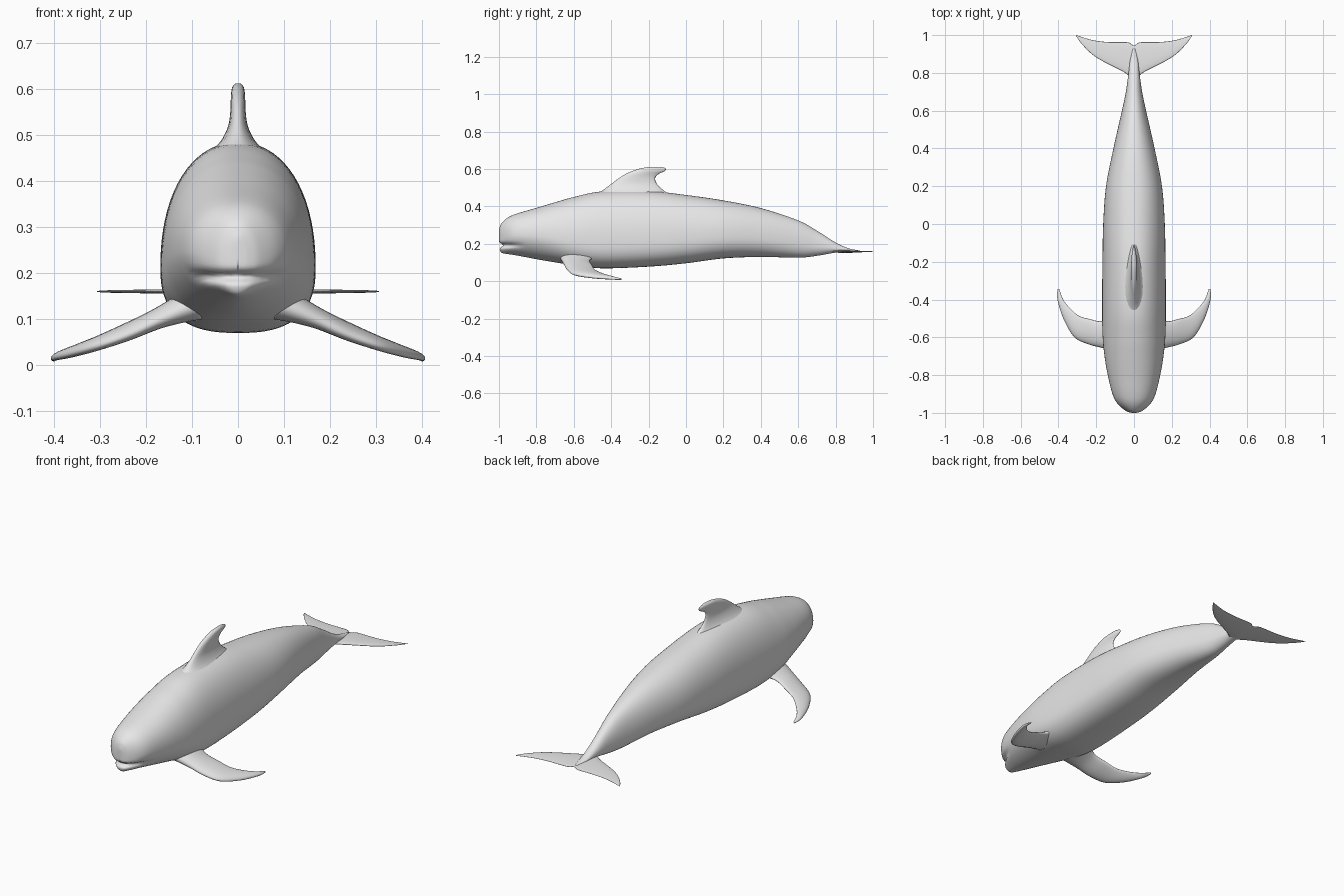
import bpy, bmesh, math
from mathutils import Vector

grey = bpy.data.materials.new("whale_grey")
grey.diffuse_color = (0.8, 0.8, 0.8, 1)


def spline(keys, steps):
    """Catmull-Rom interpolation through equal-length tuples."""
    out = []
    for i in range(len(keys) - 1):
        a, b, c, d = (keys[max(i - 1, 0)], keys[i], keys[i + 1],
                      keys[min(i + 2, len(keys) - 1)])
        for s in range(steps):
            t = s / steps
            out.append([0.5 * (2 * q + (r - p) * t + (2 * p - 5 * q + 4 * r - w) * t * t
                               + (3 * q - p - 3 * r + w) * t ** 3)
                        for p, q, r, w in zip(a, b, c, d)])
    out.append(list(keys[-1]))
    return out


def loft(name, rings):
    """Skin closed rings of points, capped at both ends."""
    bm = bmesh.new()
    vr = [[bm.verts.new(p) for p in ring] for ring in rings]
    n = len(vr[0])
    for a, b in zip(vr, vr[1:]):
        for i in range(n):
            j = (i + 1) % n
            bm.faces.new((a[i], a[j], b[j], b[i]))
    for ring in (vr[0], vr[-1]):
        mid = bm.verts.new(sum((v.co for v in ring), Vector()) / n)
        for i in range(n):
            bm.faces.new((ring[i], ring[(i + 1) % n], mid))
    bmesh.ops.recalc_face_normals(bm, faces=bm.faces[:])
    me = bpy.data.meshes.new(name)
    bm.to_mesh(me)
    bm.free()
    ob = bpy.data.objects.new(name, me)
    bpy.context.collection.objects.link(ob)
    me.materials.append(grey)
    me.shade_smooth()
    return ob


def blade_ring(lead, trail, normal, thick, n=24):
    """Fin section: rounded leading edge, thinner towards the trailing edge."""
    lead, trail = Vector(lead), Vector(trail)
    mid, half = (lead + trail) / 2, (lead - trail) / 2
    pts = []
    for i in range(n):
        a = 2 * math.pi * i / n
        pts.append(mid + half * math.cos(a)
                   + normal * thick * math.sin(a) * (0.85 + 0.25 * math.cos(a)))
    return pts


# Body stations: y, half width, bottom z, top z, widest height (fraction), lower roundness
body = [
    (-1.0, 0.004, 0.205, 0.268, 0.5, 2.0),
    (-0.997, 0.024, 0.172, 0.285, 0.5, 2.0),
    (-0.985, 0.050, 0.152, 0.312, 0.5, 1.9),
    (-0.95, 0.088, 0.145, 0.342, 0.5, 1.8),
    (-0.90, 0.114, 0.137, 0.363, 0.48, 1.8),
    (-0.80, 0.139, 0.118, 0.392, 0.45, 1.9),
    (-0.70, 0.156, 0.101, 0.422, 0.40, 2.1),
    (-0.60, 0.166, 0.085, 0.450, 0.36, 2.4),
    (-0.45, 0.169, 0.069, 0.480, 0.35, 2.6),
    (-0.20, 0.167, 0.078, 0.482, 0.36, 2.6),
    (0.00, 0.163, 0.096, 0.461, 0.37, 2.5),
    (0.20, 0.148, 0.122, 0.432, 0.38, 2.4),
    (0.40, 0.109, 0.130, 0.391, 0.38, 2.2),
    (0.60, 0.064, 0.126, 0.325, 0.38, 2.1),
    (0.70, 0.043, 0.136, 0.270, 0.38, 2.0),
    (0.80, 0.029, 0.153, 0.207, 0.40, 2.0),
    (0.87, 0.020, 0.155, 0.176, 0.45, 2.0),
    (0.93, 0.005, 0.157, 0.164, 0.5, 2.0),
]
rings = []
for y, w, lo, hi, f, low_n in spline(body, 6):
    zc = lo + (hi - lo) * f
    ring = []
    for i in range(72):
        a = 2 * math.pi * i / 72
        c, s = math.cos(a), math.sin(a)
        n = 2.15 if s > 0 else low_n
        x = math.copysign(abs(c) ** (2 / n), c) * w
        z = zc + math.copysign(abs(s) ** (2 / n), s) * ((hi - zc) if s > 0 else (zc - lo))
        # Mouth crease under the rounded forehead
        fade = max(0.0, min(1.0, (-0.86 - y) / 0.1))
        crease = fade * math.exp(-((z - 0.192) / 0.011) ** 2)
        ring.append((x * (1 - 0.1 * crease), y + 0.022 * crease, z))
    rings.append(ring)
loft("body", rings)

# Dorsal fin sections: z, front y, back y, half thickness
dorsal = [
    (0.435, -0.52, -0.04, 0.090),
    (0.465, -0.48, -0.09, 0.064),
    (0.490, -0.44, -0.125, 0.040),
    (0.520, -0.40, -0.155, 0.024),
    (0.550, -0.36, -0.165, 0.019),
    (0.572, -0.325, -0.148, 0.018),
    (0.590, -0.285, -0.112, 0.017),
    (0.604, -0.240, -0.110, 0.014),
    (0.612, -0.190, -0.130, 0.006),
]
loft("dorsal_fin", [blade_ring((0, a, z), (0, b, z), Vector((1, 0, 0)), t)
                    for z, a, b, t in spline(dorsal, 4)])

# Flipper sections: leading xyz, trailing xyz, half thickness
flipper = [
    (0.09, -0.675, 0.130, 0.09, -0.47, 0.140, 0.042),
    (0.135, -0.665, 0.112, 0.135, -0.50, 0.125, 0.032),
    (0.18, -0.653, 0.092, 0.18, -0.515, 0.108, 0.024),
    (0.24, -0.637, 0.064, 0.235, -0.503, 0.086, 0.020),
    (0.315, -0.600, 0.037, 0.29, -0.487, 0.062, 0.016),
    (0.372, -0.505, 0.021, 0.335, -0.450, 0.043, 0.013),
    (0.405, -0.400, 0.013, 0.375, -0.400, 0.027, 0.009),
    (0.404, -0.345, 0.009, 0.395, -0.345, 0.013, 0.004),
]
for side, name in ((1, "right_flipper"), (-1, "left_flipper")):
    loft(name, [blade_ring((side * k[0], k[1], k[2]), (side * k[3], k[4], k[5]),
                           Vector((side * 0.35, 0, 0.94)), k[6])
                for k in spline(flipper, 5)])

# Tail fluke sections: x, leading y, trailing y, half thickness (mirrored to both sides)
half = [
    (0.0, 0.775, 0.945, 0.009),
    (0.025, 0.785, 0.960, 0.008),
    (0.06, 0.808, 0.963, 0.007),
    (0.127, 0.842, 0.963, 0.006),
    (0.18, 0.870, 0.967, 0.005),
    (0.23, 0.905, 0.976, 0.004),
    (0.28, 0.957, 0.991, 0.003),
    (0.307, 0.995, 1.0, 0.001),
]
fluke = [(-x, a, b, t) for x, a, b, t in half[:0:-1]] + half
loft("tail_fluke", [blade_ring((x, a, 0.160), (x, b, 0.158), Vector((0, 0, 1)), t)
                    for x, a, b, t in spline(fluke, 4)])
